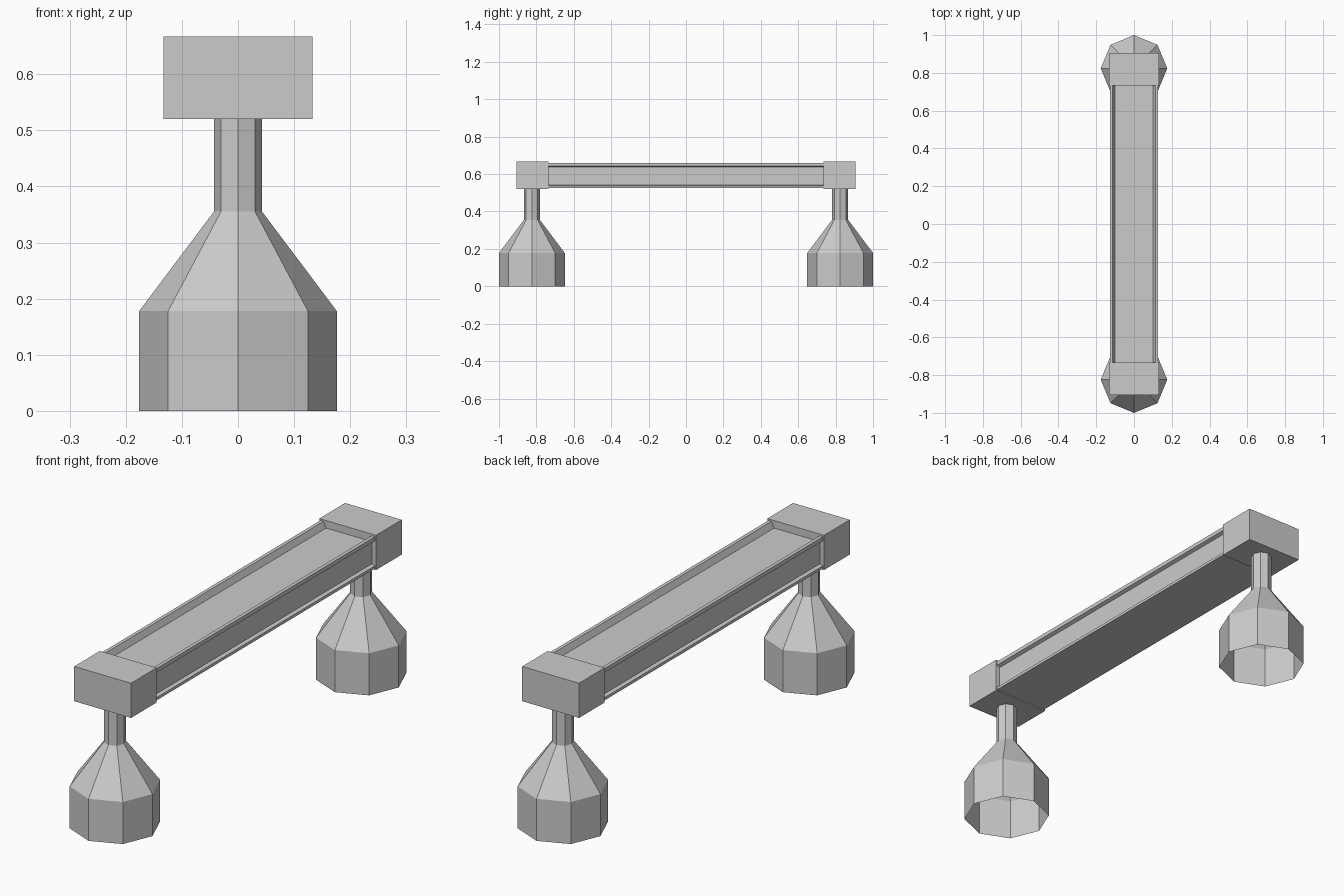
import bpy, bmesh, math

old = bpy.data.objects.get("Cube")
if old:
    bpy.data.objects.remove(old, do_unlink=True)

grey = bpy.data.materials.new("plain_grey")
grey.use_nodes = True
colour = (0.6, 0.6, 0.6, 1)
grey.diffuse_color = colour
grey.node_tree.nodes["Principled BSDF"].inputs["Base Color"].default_value = colour


def add_object(name, bm, fix_normals=True):
    if fix_normals:
        bmesh.ops.recalc_face_normals(bm, faces=bm.faces)
    mesh = bpy.data.meshes.new(name)
    bm.to_mesh(mesh)
    bm.free()
    mesh.materials.append(grey)
    obj = bpy.data.objects.new(name, mesh)
    bpy.context.collection.objects.link(obj)
    return obj


def box(name, size, centre):
    bm = bmesh.new()
    bmesh.ops.create_cube(bm, size=1)
    bmesh.ops.scale(bm, vec=size, verts=bm.verts)
    bmesh.ops.translate(bm, vec=centre, verts=bm.verts)
    return add_object(name, bm)


def foot(name, y, profile, sides=8):
    """Hollow eight-sided shell, open at the bottom."""
    bm = bmesh.new()
    rings = []
    for r, z in profile:
        rings.append([bm.verts.new((r * math.cos(i * math.tau / sides),
                                    y + r * math.sin(i * math.tau / sides), z))
                      for i in range(sides)])
    for low, high in zip(rings, rings[1:]):
        for i in range(sides):
            j = (i + 1) % sides
            bm.faces.new((low[i], low[j], high[j], high[i]))
    return add_object(name, bm, fix_normals=False)


def beam(name, half_profile, half_length):
    """Mirrored cross-section carried along y."""
    bm = bmesh.new()
    section = half_profile + [(-x, z) for x, z in reversed(half_profile)]
    face = bm.faces.new([bm.verts.new((x, -half_length, z)) for x, z in section])
    out = bmesh.ops.extrude_face_region(bm, geom=[face])
    moved = [v for v in out["geom"] if isinstance(v, bmesh.types.BMVert)]
    bmesh.ops.translate(bm, vec=(0, 2 * half_length, 0), verts=moved)
    if face.is_valid and len(bm.faces) == len(section) + 1:
        bm.faces.new([v for v in bm.verts if v not in moved])
    return add_object(name, bm)


# Long beam with sunken panels on its top and both sides
beam("beam", [(0.128, 0.525), (0.128, 0.537), (0.113, 0.541), (0.113, 0.637),
              (0.128, 0.643), (0.128, 0.66), (0.113, 0.66), (0.101, 0.635)], 0.74)

# Block and bottle-shaped foot at each end
foot_profile = [(0.176, 0), (0.176, 0.178), (0.043, 0.355), (0.043, 0.525)]
for side, label in ((-1, "front"), (1, "back")):
    box(label + "_end_block", (0.266, 0.172, 0.147), (0, side * 0.82, 0.5935))
    foot(label + "_foot", side * 0.824, foot_profile)
